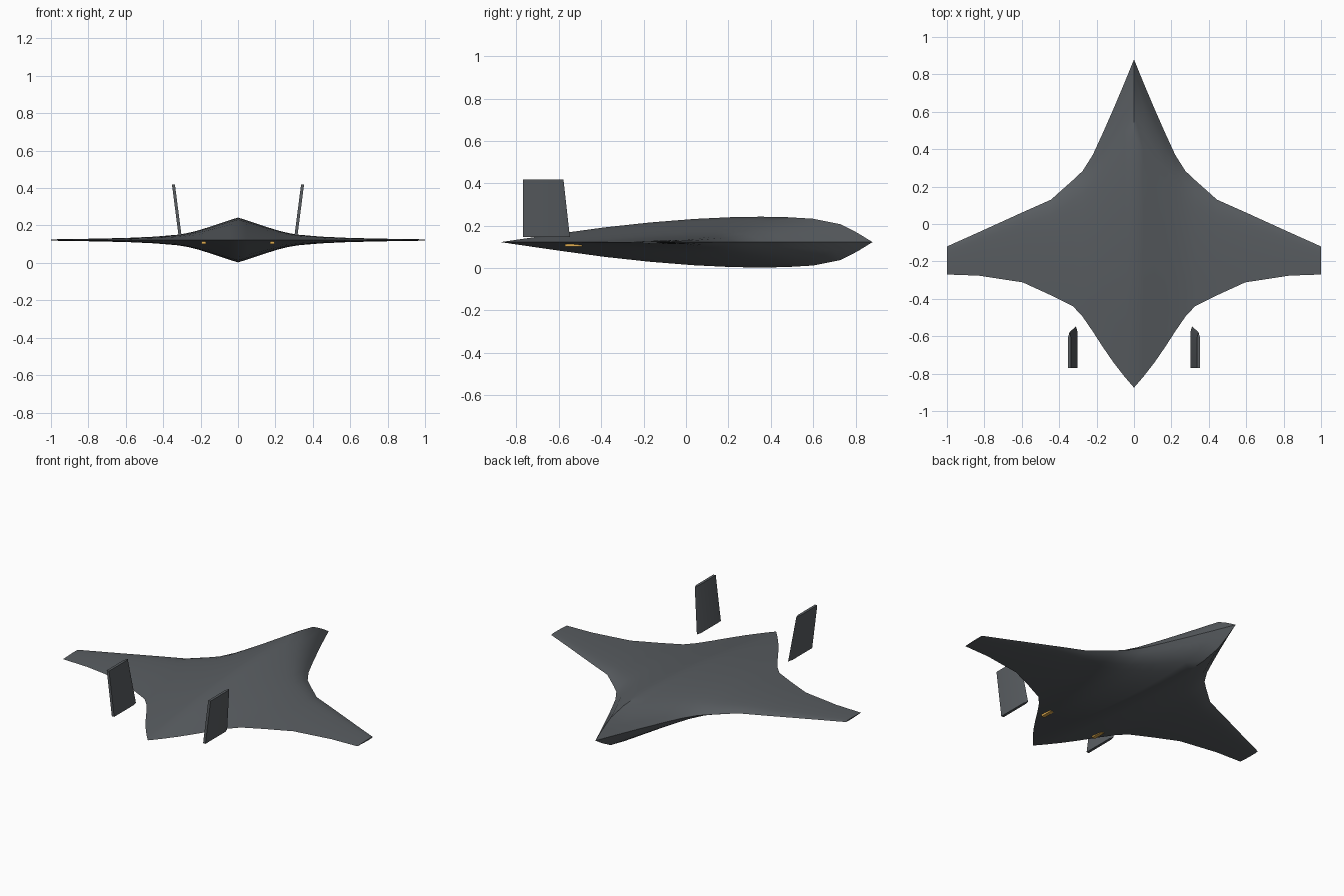
import bpy, bmesh
from math import radians

if "Cube" in bpy.data.objects:
    bpy.data.objects.remove(bpy.data.objects["Cube"])

MID = 0.1225

# spanwise stations: x, leading edge y, trailing edge y, half thickness
HALF = [(0, .88, -.875, .12), (.05, .757, -.817, .104), (.11, .615, -.74, .084),
        (.165, .49, -.66, .066), (.22, .37, -.575, .049), (.275, .283, -.495, .036),
        (.326, .235, -.44, .028), (.444, .13, -.381, .018), (.595, .063, -.312, .011),
        (.83, -.044, -.276, .006), (1, -.12, -.27, .0035)]
# section: chord fraction, relative thickness
SECTION = [(0, 0), (.04, .36), (.085, .7), (.16, .92), (.23, .98), (.3, 1), (.38, .98),
           (.48, .91), (.6, .77), (.72, .58), (.84, .34), (.93, .15), (1, 0)]


def finish(name, bm, color=None):
    bmesh.ops.recalc_face_normals(bm, faces=bm.faces)
    me = bpy.data.meshes.new(name)
    bm.to_mesh(me)
    bm.free()
    ob = bpy.data.objects.new(name, me)
    bpy.context.collection.objects.link(ob)
    if color:
        mat = bpy.data.materials.new(name + "_paint")
        mat.diffuse_color = color
        mat.use_nodes = True
        mat.node_tree.nodes["Principled BSDF"].inputs["Base Color"].default_value = mat.diffuse_color
        me.materials.append(mat)
    bpy.ops.object.select_all(action='DESELECT')
    ob.select_set(True)
    bpy.context.view_layer.objects.active = ob
    bpy.ops.object.shade_smooth_by_angle(angle=radians(40))
    return ob


def loft(bm, rings):
    loops = [[bm.verts.new(p) for p in r] for r in rings]
    n = len(loops[0])
    for a, b in zip(loops, loops[1:]):
        for i in range(n):
            j = (i + 1) % n
            bm.faces.new((a[i], a[j], b[j], b[i]))
    bm.faces.new(loops[0])
    bm.faces.new(loops[-1])


GREY = (.10, .11, .12, 1)

# blended wing body, lofted from tip to tip
stations = [(-x, l, t, h) for x, l, t, h in HALF[:0:-1]] + HALF
rings = []
for x, le, te, h in stations:
    top = [(x, le + (te - le) * f, MID + h * k) for f, k in SECTION]
    low = [(x, le + (te - le) * f, MID - h * k) for f, k in SECTION[-2:0:-1]]
    rings.append(top + low)
bm = bmesh.new()
loft(bm, rings)
finish("blended_wing_body", bm, GREY)

for side, s in (("left", -1), ("right", 1)):
    # outward canted tail fin
    bm = bmesh.new()
    fin = []
    for x, front, z in ((.31, -.548, .146), (.345, -.578, .418)):
        w = .008
        fin.append([(s * x, front, z), (s * (x + w), front - .03, z),
                    (s * (x + w), -.77, z), (s * (x - w), -.77, z),
                    (s * (x - w), front - .03, z)])
    loft(bm, fin)
    finish(side + "_tail_fin", bm, GREY)

    # small exhaust slot just showing under the rear body
    bm = bmesh.new()
    bmesh.ops.create_cube(bm, size=1)
    bmesh.ops.scale(bm, vec=(.022, .08, .012), verts=bm.verts)
    bmesh.ops.translate(bm, vec=(s * .183, -.53, .108), verts=bm.verts)
    finish(side + "_exhaust", bm, (.75, .42, .08, 1))
